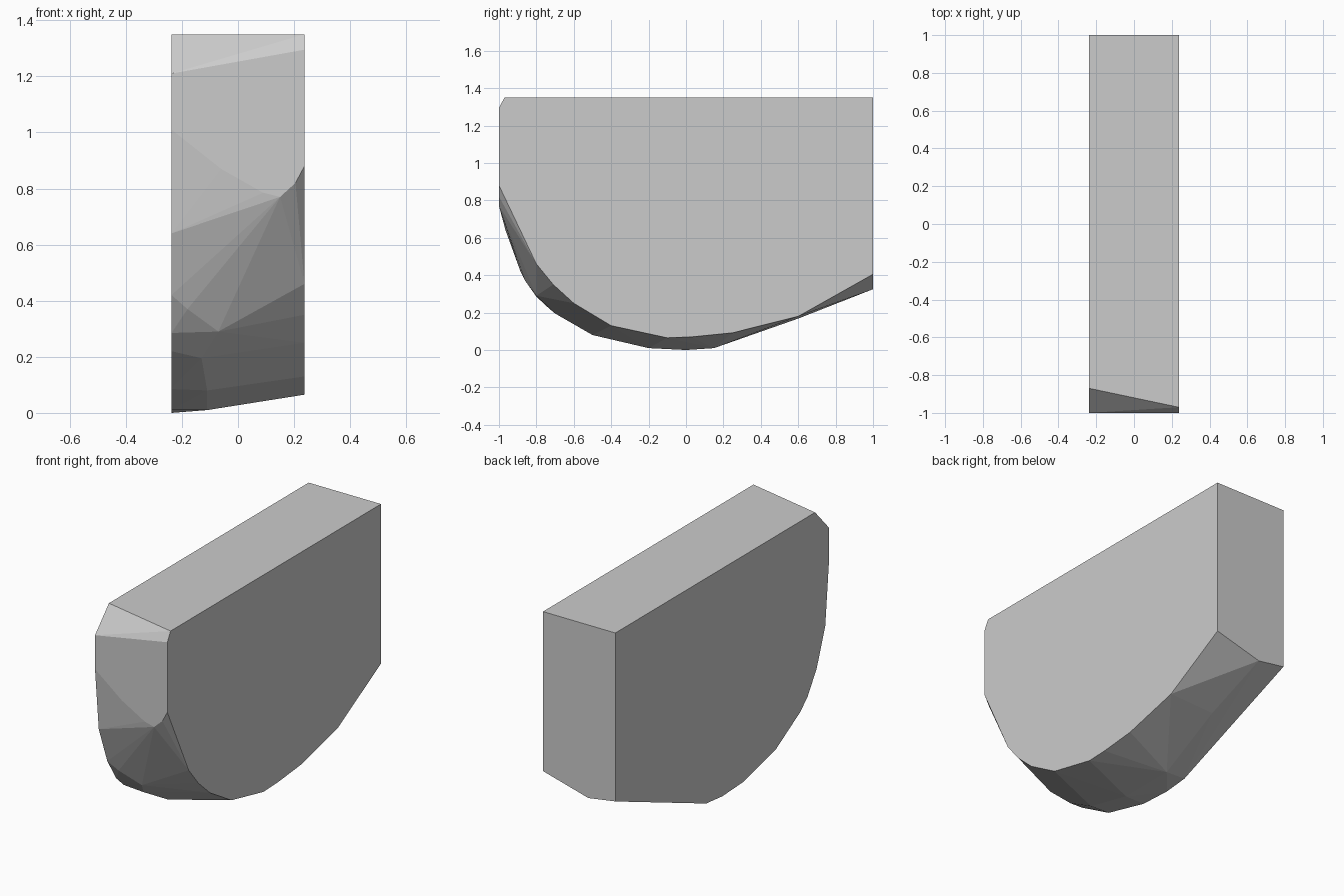
import bpy, bmesh

if "Cube" in bpy.data.objects:
    bpy.data.objects.remove(bpy.data.objects["Cube"])

W = 0.237  # half width

# Side profiles as (y, z)
right = [(-0.97, 1.35), (-1, 1.295), (-1, 0.88), (-0.8, 0.46), (-0.71, 0.35),
         (-0.6, 0.25), (-0.4, 0.13), (-0.1, 0.065), (0.03, 0.07), (0.25, 0.092),
         (0.6, 0.18), (1, 0.405), (1, 1.35)]
left = [(-0.87, 1.35), (-1, 1.21), (-1, 1.01), (-0.965, 0.64), (-0.885, 0.42),
        (-0.8, 0.285), (-0.73, 0.22), (-0.5, 0.085), (-0.2, 0.01), (0, 0.0),
        (0.15, 0.015), (1, 0.352), (1, 1.35)]

# Crowned ridge between the sides as (x, y, z)
ridge = [(-0.06, 1, 0.325), (-0.06, 0.6, 0.168), (-0.11, 0.15, 0.01),
         (-0.11, -0.2, 0.01), (-0.11, -0.5, 0.08), (-0.13, -0.7, 0.195),
         (-0.07, -0.8, 0.29), (-0.18, -0.86, 0.37)]

# Lower border of the flat front patch as (x, z)
front = [(-0.2, 0.99), (-0.06, 0.87), (0.09, 0.785), (0.15, 0.77), (0.205, 0.82)]

points = [(W, y, z) for y, z in right] + [(-W, y, z) for y, z in left]
points += ridge + [(x, -1, z) for x, z in front]

# Wrap the points into one faceted solid
bm = bmesh.new()
verts = [bm.verts.new(p) for p in points]
res = bmesh.ops.convex_hull(bm, input=verts)
loose = [v for v in bm.verts if not v.link_faces]
bmesh.ops.delete(bm, geom=loose, context='VERTS')
bmesh.ops.dissolve_limit(bm, angle_limit=0.01, verts=bm.verts[:], edges=bm.edges[:])
bmesh.ops.recalc_face_normals(bm, faces=bm.faces[:])

mesh = bpy.data.meshes.new("rounded_block")
bm.to_mesh(mesh)
bm.free()
block = bpy.data.objects.new("rounded_block", mesh)
bpy.context.collection.objects.link(block)
